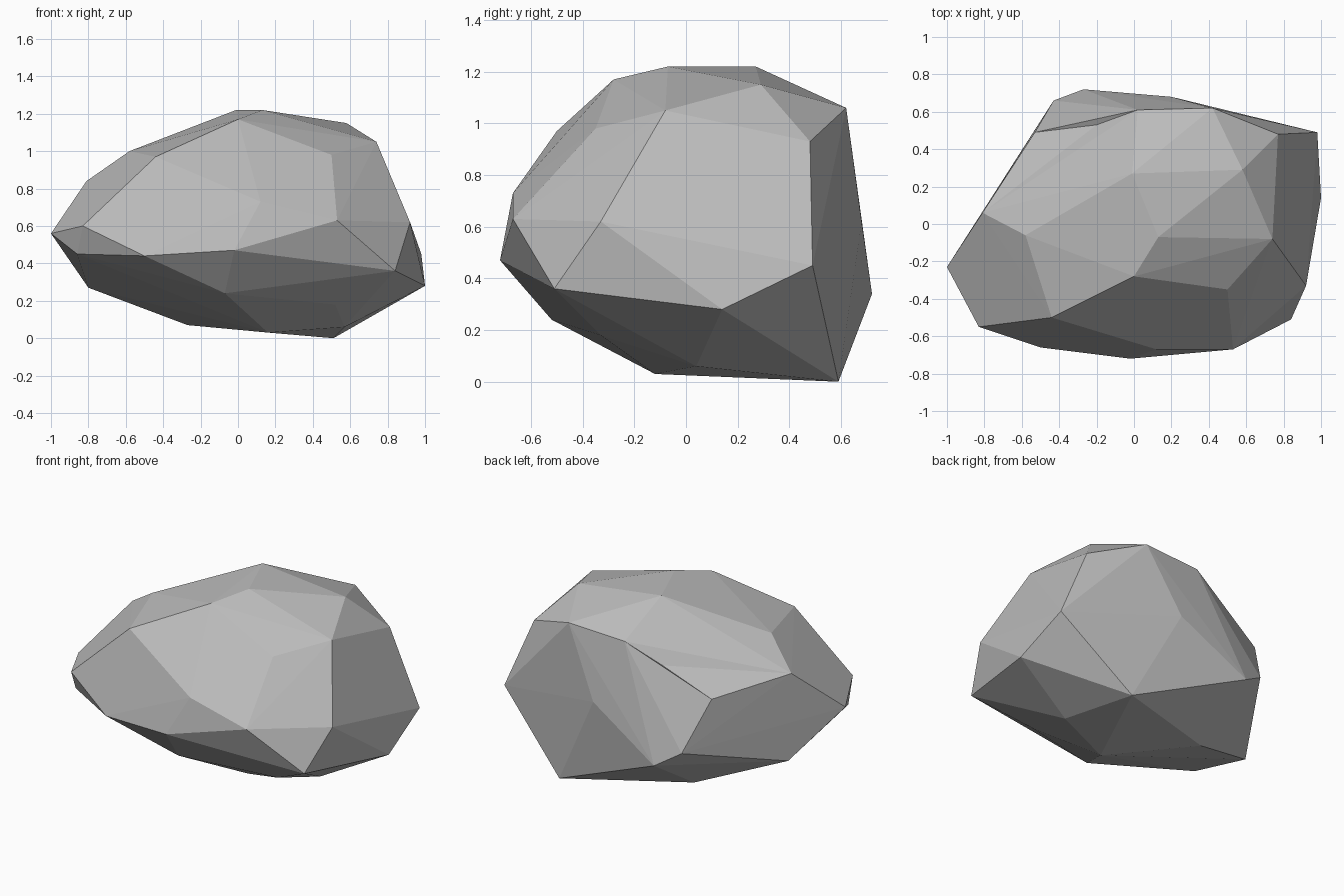
import bpy
import bmesh
from mathutils import Vector

default_cube = bpy.data.objects.get("Cube")
if default_cube:
    bpy.data.objects.remove(default_cube, do_unlink=True)

# Corners of the boulder, ring by ring from the top down
crown = [(-.01, .27, 1.22), (.13, -.07, 1.22), (0, -.28, 1.17),
         (.58, .29, 1.15), (.74, -.08, 1.05), (.42, .62, 1.06), (.02, .61, 1.04)]
shoulders = [(-.58, -.06, 1), (-.44, -.5, .97), (.5, -.35, .98),
             (.77, .48, .93), (-.2, .53, .91), (-.81, .06, .84), (-.53, .49, .76)]
waist = [(.12, -.67, .73), (.53, -.67, .63), (.92, -.33, .62), (.2, .68, .62),
         (-.83, -.55, .6), (-1, -.23, .56), (-.02, -.72, .47), (.98, .49, .45),
         (-.86, -.46, .45), (-.5, -.66, .44), (-.43, .66, .44)]
underside = [(.84, -.51, .36), (-.27, .72, .34), (1, .14, .28), (-.8, .08, .27),
             (-.07, -.52, .24), (.52, -.33, .18), (-.27, .3, .07),
             (.57, .04, .06), (.16, -.12, .03), (.51, .59, 0)]


def make_material(name, color):
    material = bpy.data.materials.new(name)
    material.use_nodes = True
    material.diffuse_color = color
    shader = next(n for n in material.node_tree.nodes if n.type == 'BSDF_PRINCIPLED')
    shader.inputs["Base Color"].default_value = color
    shader.inputs["Roughness"].default_value = 0.9
    return material


def wrap_points(points, center, attempts=30):
    """Wrap facets round all points; dented corners are lifted, joined, then put back."""
    lifted = [Vector(p) for p in points]
    for attempt in range(attempts):
        bm = bmesh.new()
        corners = [bm.verts.new(p) for p in lifted]
        bmesh.ops.convex_hull(bm, input=corners)
        dents = [i for i, corner in enumerate(corners) if not corner.link_faces]
        if not dents or attempt == attempts - 1:
            break
        for i in dents:
            lifted[i] = center + (lifted[i] - center) * 1.01
        bm.free()
    for corner, point in zip(corners, points):
        corner.co = point
    loose = [corner for corner in corners if not corner.link_faces]
    bmesh.ops.delete(bm, geom=loose, context='VERTS')
    bmesh.ops.recalc_face_normals(bm, faces=bm.faces)
    return bm


# Faceted boulder, flat shaded
boulder_mesh = bpy.data.meshes.new("boulder")
bm = wrap_points(crown + shoulders + waist + underside, Vector((0, 0, .6)))
for face in bm.faces:
    face.smooth = False
bm.to_mesh(boulder_mesh)
bm.free()
boulder_mesh.materials.append(make_material("stone grey", (.5, .5, .5, 1)))
boulder = bpy.data.objects.new("boulder", boulder_mesh)
bpy.context.collection.objects.link(boulder)
